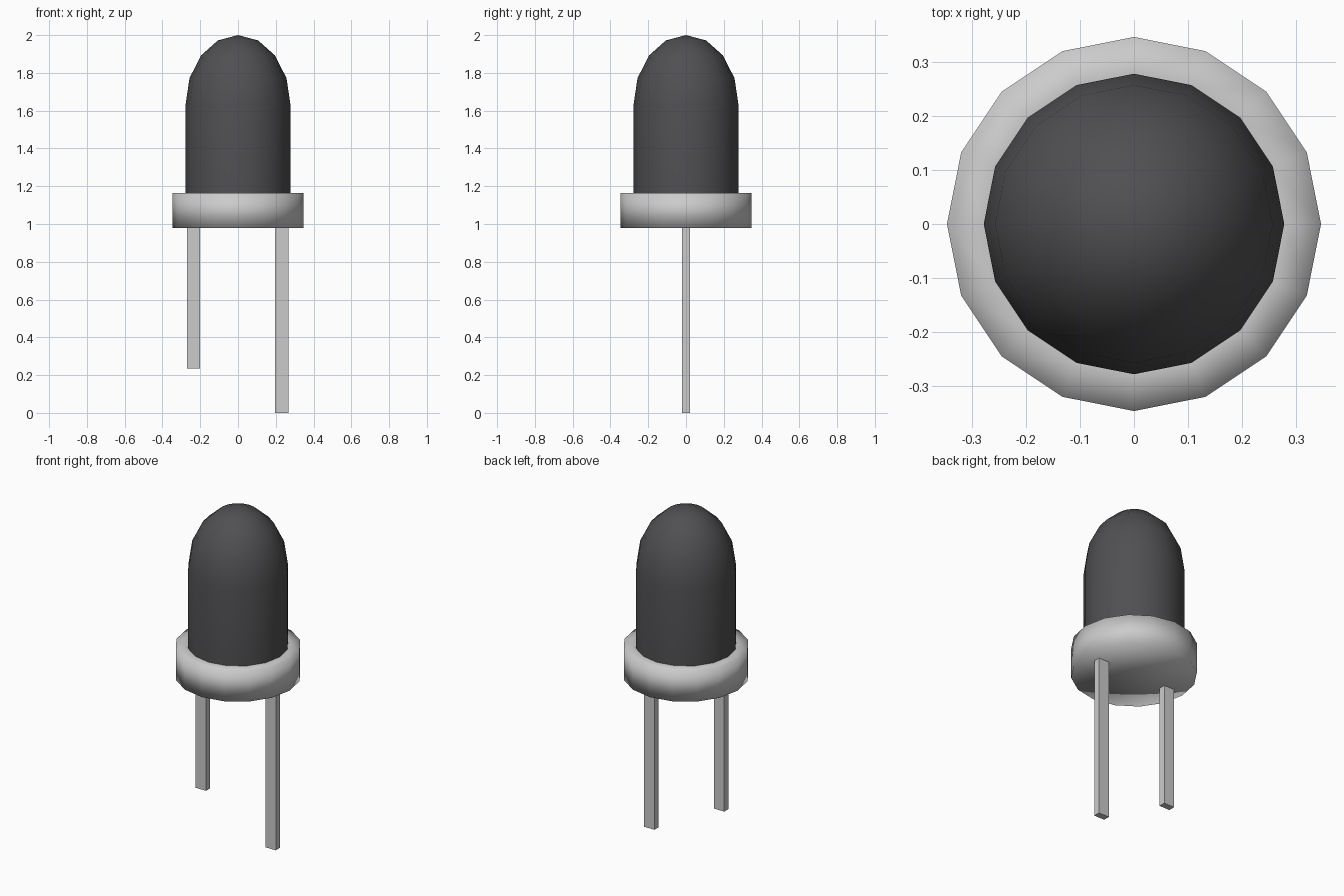
import bpy, bmesh, math

if "Cube" in bpy.data.objects:
    bpy.data.objects.remove(bpy.data.objects["Cube"])

SIDES = 16


def lathe(name, profile):
    """Revolve a (radius, z) profile about z; zero radius makes a pole."""
    bm = bmesh.new()
    rings = []
    for r, z in profile:
        if r == 0:
            rings.append([bm.verts.new((0, 0, z))] * SIDES)
        else:
            rings.append([bm.verts.new((r * math.cos(a), r * math.sin(a), z))
                          for a in (2 * math.pi * i / SIDES for i in range(SIDES))])
    for lo, hi in zip(rings, rings[1:]):
        for i in range(SIDES):
            j = (i + 1) % SIDES
            corners = list(dict.fromkeys((lo[i], lo[j], hi[j], hi[i])))
            bm.faces.new(corners).smooth = True
    bmesh.ops.recalc_face_normals(bm, faces=bm.faces)
    mesh = bpy.data.meshes.new(name)
    bm.to_mesh(mesh)
    bm.free()
    obj = bpy.data.objects.new(name, mesh)
    bpy.context.collection.objects.link(obj)
    return obj


def leg(name, x, bottom, top=0.98):
    bpy.ops.mesh.primitive_cube_add(size=1, location=(x, 0, (bottom + top) / 2))
    obj = bpy.context.object
    obj.name = name
    obj.scale = (0.07, 0.04, top - bottom)


# Bulb: straight wall with a stretched hemispherical cap
R, H, Z = 0.278, 0.37, 1.63
cap = [(R * math.cos(math.radians(a)), Z + H * math.sin(math.radians(a)))
       for a in (0, 22.5, 45, 67.5)]
bulb = lathe("bulb", [(R, 1.165)] + cap + [(0, Z + H)])
dark = bpy.data.materials.new("dark_lens")
dark.diffuse_color = (0.08, 0.08, 0.085, 1)
dark.use_nodes = True
dark.node_tree.nodes["Principled BSDF"].inputs["Base Color"].default_value = dark.diffuse_color
bulb.data.materials.append(dark)

# Base flange: softly shaded disc around the bulb
lathe("base_flange", [(0, 0.98), (0.346, 0.98), (0.346, 1.165), (R, 1.165)])

# Contact legs: one short, one long
leg("short_leg", -0.235, 0.235)
leg("long_leg", 0.232, 0.0)
